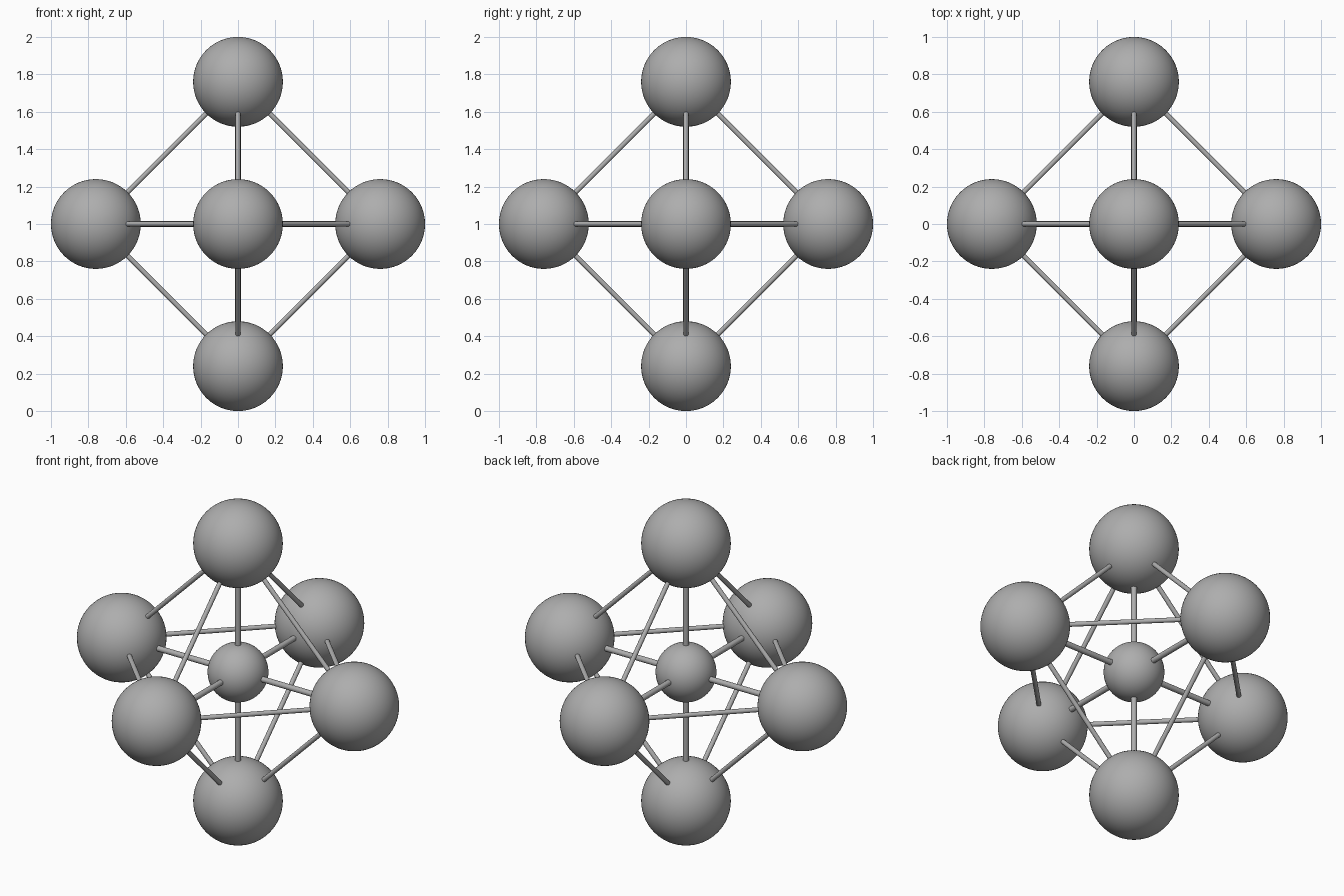
import bpy
from mathutils import Vector

cube = bpy.data.objects.get("Cube")
if cube:
    bpy.data.objects.remove(cube, do_unlink=True)

grey = bpy.data.materials.new("mid grey")
grey.use_nodes = True
colour = (0.42, 0.42, 0.42, 1)
grey.diffuse_color = colour
grey.node_tree.nodes["Principled BSDF"].inputs["Base Color"].default_value = colour

CENTRE = Vector((0, 0, 1))
REACH = 0.76


def finish(name):
    obj = bpy.context.object
    obj.name = name
    obj.data.materials.append(grey)
    bpy.ops.object.shade_smooth_by_angle()


def ball(name, location, radius):
    bpy.ops.mesh.primitive_uv_sphere_add(
        segments=64, ring_count=32, radius=radius, location=location)
    finish(name)


def rod(name, start, end, radius):
    span = end - start
    bpy.ops.mesh.primitive_cylinder_add(
        vertices=24, radius=radius, depth=span.length, location=(start + end) / 2,
        rotation=span.to_track_quat('Z', 'Y').to_euler())
    finish(name)


# Outer balls sit at the corners of an octahedron
directions = {
    "left": Vector((1, 0, 0)), "right": Vector((-1, 0, 0)),
    "back": Vector((0, 1, 0)), "front": Vector((0, -1, 0)),
    "top": Vector((0, 0, 1)), "bottom": Vector((0, 0, -1)),
}
corners = {name: CENTRE + d * REACH for name, d in directions.items()}

ball("centre_ball", CENTRE, 0.163)
for name, point in corners.items():
    ball(name + "_ball", point, 0.24)
    rod(name + "_spoke", CENTRE, point, 0.016)

# Edge rods join every pair of neighbouring balls
names = list(corners)
for i, a in enumerate(names):
    for b in names[i + 1:]:
        if directions[a].dot(directions[b]) == 0:
            rod(f"{a}_{b}_rod", corners[a], corners[b], 0.013)
